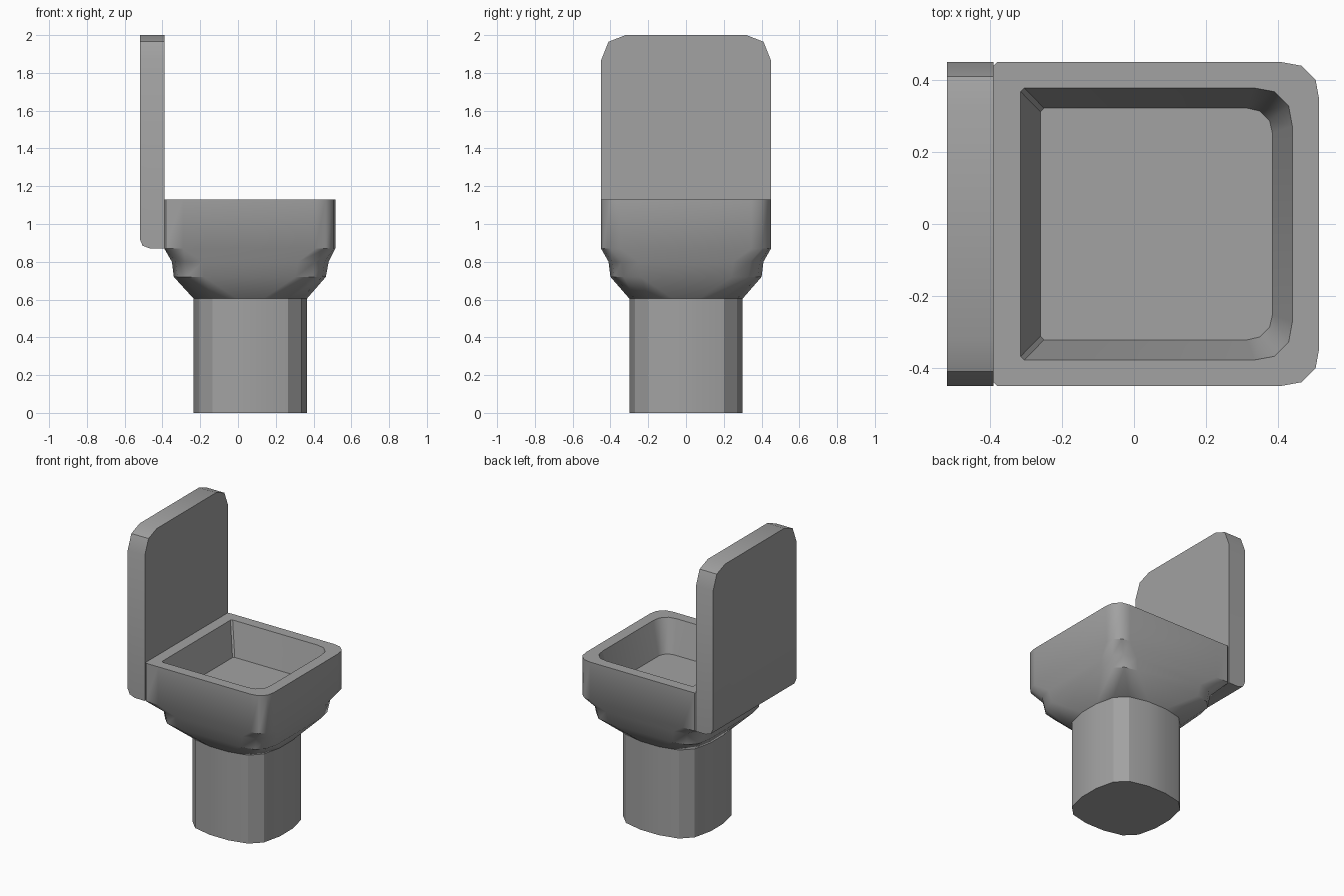
import bpy
import bmesh
import math

cube = bpy.data.objects.get("Cube")
if cube:
    bpy.data.objects.remove(cube)

# One grey ceramic for the whole model
grey = bpy.data.materials.new("grey ceramic")
grey.use_nodes = True
grey.diffuse_color = (0.36, 0.36, 0.36, 1)
grey.node_tree.nodes["Principled BSDF"].inputs["Base Color"].default_value = grey.diffuse_color


def corner(near, mid):
    """Four insets that cut a corner, symmetric about its diagonal."""
    a, b = mid
    return [(0, near), (a, b), (b, a), (near, 0)]


def section(x0, x1, half, front, rear, z):
    """Closed outline with its own front (+x) and rear (-x) corner cuts."""
    side = [(x1 - a, half - b) for a, b in front]
    side += [(x0 + a, half - b) for a, b in reversed(rear)]
    return [(x, y, z) for x, y in side] + [(x, -y, z) for x, y in reversed(side)]


def loft(name, rings, angle):
    """Skin the rings in order and cap both ends."""
    bm = bmesh.new()
    loops = [[bm.verts.new(p) for p in ring] for ring in rings]
    n = len(loops[0])
    for low, high in zip(loops, loops[1:]):
        for i in range(n):
            j = (i + 1) % n
            bm.faces.new((low[i], low[j], high[j], high[i]))
    bm.faces.new(list(reversed(loops[0])))
    bm.faces.new(loops[-1])
    bmesh.ops.recalc_face_normals(bm, faces=bm.faces)
    mesh = bpy.data.meshes.new(name)
    bm.to_mesh(mesh)
    bm.free()
    mesh.materials.append(grey)
    obj = bpy.data.objects.new(name, mesh)
    bpy.context.collection.objects.link(obj)
    bpy.ops.object.select_all(action="DESELECT")
    obj.select_set(True)
    bpy.context.view_layer.objects.active = obj
    bpy.ops.object.shade_smooth_by_angle(angle=math.radians(angle))
    return obj


ROUND = corner(0.105, (0.01, 0.05))
SQUARE = corner(0.1, (0, 0.01))
SOFT = corner(0.16, (0.02, 0.07))
POST = corner(0.23, (0.03, 0.1))

# Pedestal
loft("pedestal", [section(-0.235, 0.365, 0.3, POST, POST, z) for z in (0, 0.605)], 30)

# Bowl: flared underside, straight sides, flat rim and sunken basin
loft("bowl", [
    section(-0.235, 0.365, 0.3, POST, POST, 0.605),
    section(-0.34, 0.465, 0.4, SOFT, SOFT, 0.72),
    section(-0.35, 0.48, 0.41, SOFT, SOFT, 0.80),
    section(-0.39, 0.515, 0.45, ROUND, SQUARE, 0.87),
    section(-0.39, 0.515, 0.45, ROUND, SQUARE, 1.13),
    section(-0.315, 0.44, 0.378, ROUND, SQUARE, 1.13),
    section(-0.26, 0.385, 0.322, corner(0.07, (0.008, 0.035)), SQUARE, 0.91),
], 40)


# Tall back panel: clipped top corners, rounded lower rear edge
def panel_ring(x, bottom):
    half = [(0.45, bottom), (0.45, 1.865), (0.41, 1.965), (0.32, 2)]
    return [(x, y, z) for y, z in half] + [(x, -y, z) for y, z in reversed(half)]


loft("back_panel", [
    panel_ring(-0.52, 0.92),
    panel_ring(-0.505, 0.885),
    panel_ring(-0.465, 0.87),
    panel_ring(-0.39, 0.87),
], 45)
